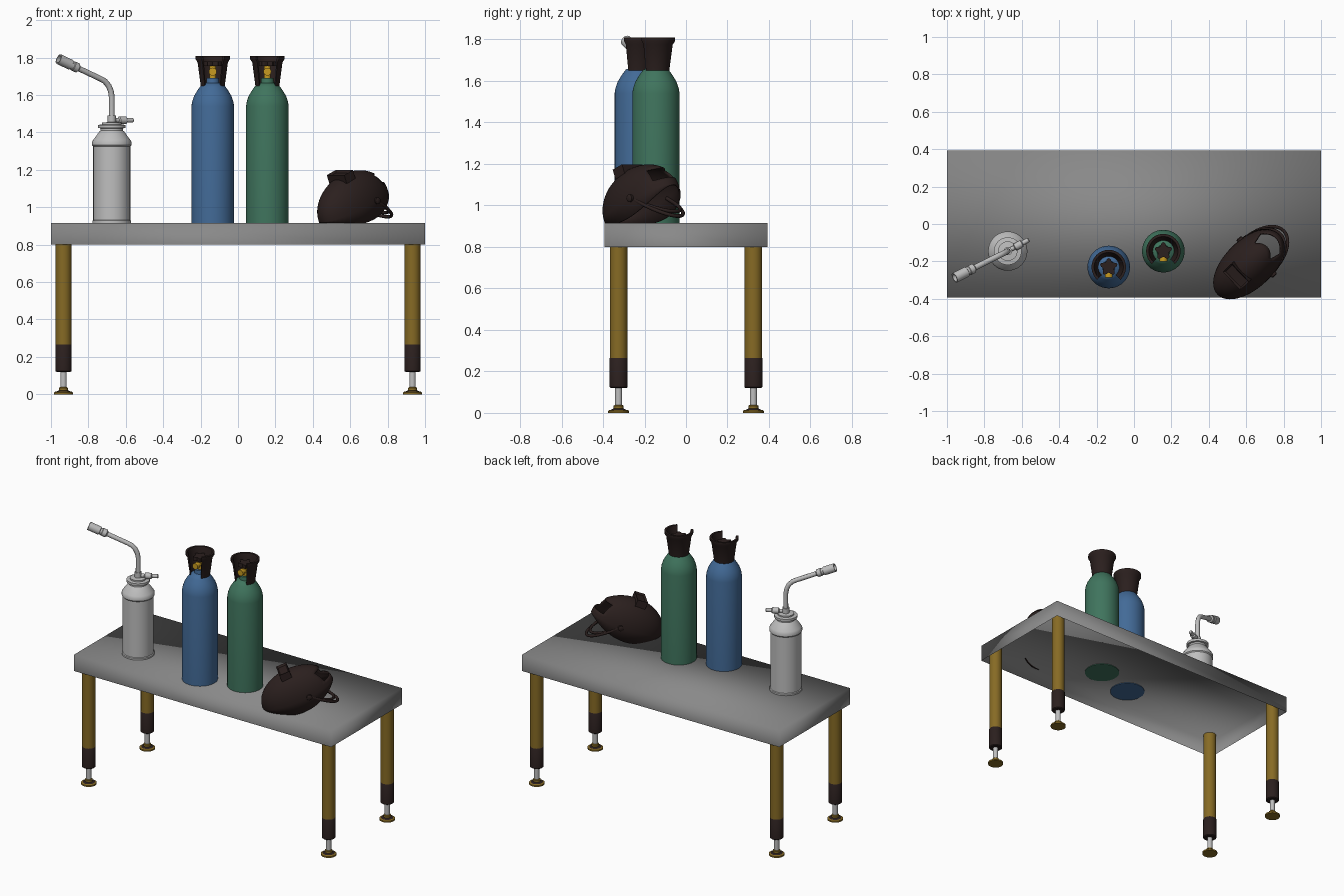
import bpy, bmesh, math
from mathutils import Vector, Matrix

if "Cube" in bpy.data.objects:
    bpy.data.objects.remove(bpy.data.objects["Cube"])


def mat(name, rgb):
    m = bpy.data.materials.new(name)
    m.diffuse_color = (*rgb, 1)
    m.use_nodes = True
    m.node_tree.nodes["Principled BSDF"].inputs["Base Color"].default_value = m.diffuse_color
    return m


GREY = mat("table_grey", (0.25, 0.25, 0.25))
STEEL = mat("light_steel", (0.52, 0.52, 0.52))
GOLD = mat("leg_brass", (0.24, 0.145, 0.018))
DARK = mat("dark_brown", (0.024, 0.014, 0.013))
BLUE = mat("cylinder_blue", (0.055, 0.145, 0.31))
GREEN = mat("cylinder_green", (0.05, 0.175, 0.11))
YELLOW = mat("valve_yellow", (0.58, 0.33, 0.015))


def finish(bm, name, material, angle=35, matrix=None):
    bmesh.ops.recalc_face_normals(bm, faces=bm.faces)
    me = bpy.data.meshes.new(name)
    bm.to_mesh(me)
    bm.free()
    ob = bpy.data.objects.new(name, me)
    bpy.context.collection.objects.link(ob)
    me.materials.append(material)
    if matrix is not None:
        ob.matrix_world = matrix
    smooth(ob, angle)
    return ob


def smooth(ob, angle=35):
    bpy.ops.object.select_all(action='DESELECT')
    ob.select_set(True)
    bpy.context.view_layer.objects.active = ob
    bpy.ops.object.shade_smooth_by_angle(angle=math.radians(angle))


def frame(origin, direction):
    """Matrix whose z axis points along direction."""
    q = Vector(direction).to_track_quat('Z', 'Y')
    return Matrix.Translation(origin) @ q.to_matrix().to_4x4()


def lathe(name, profile, material, matrix, segs=32, a0=0.0, sweep=360.0):
    """Turn (radius, height) points about z; a part sweep takes a closed profile."""
    bm = bmesh.new()
    full = sweep >= 360
    n = segs if full else segs + 1
    rings = []
    for i in range(n):
        a = math.radians(a0 + sweep * i / segs)
        rings.append([bm.verts.new((r * math.cos(a), r * math.sin(a), z)) for r, z in profile])
    k = len(profile)
    for i in range(segs):
        p, q = rings[i], rings[(i + 1) % n]
        for j in range(k - 1 if full else k):
            bm.faces.new((p[j], q[j], q[(j + 1) % k], p[(j + 1) % k]))
    if full:
        bm.faces.new([r[0] for r in rings])
        bm.faces.new([r[-1] for r in rings])
    else:
        bm.faces.new(rings[0])
        bm.faces.new(rings[-1])
    return finish(bm, name, material, 35, matrix)


def tube(name, pts, radius, material, matrix=None):
    cu = bpy.data.curves.new(name, 'CURVE')
    cu.dimensions = '3D'
    cu.bevel_depth = radius
    cu.bevel_resolution = 3
    cu.use_fill_caps = True
    sp = cu.splines.new('POLY')
    sp.points.add(len(pts) - 1)
    for p, c in zip(sp.points, pts):
        p.co = (*c, 1)
    ob = bpy.data.objects.new(name, cu)
    bpy.context.collection.objects.link(ob)
    ob.data.materials.append(material)
    if matrix is not None:
        ob.matrix_world = matrix
    bpy.ops.object.select_all(action='DESELECT')
    ob.select_set(True)
    bpy.context.view_layer.objects.active = ob
    bpy.ops.object.convert(target='MESH')
    smooth(bpy.context.view_layer.objects.active, 50)


def box(name, size, material, matrix, bevel=0.006):
    bm = bmesh.new()
    bmesh.ops.create_cube(bm, size=1, matrix=Matrix.Diagonal((*size, 1)))
    if bevel:
        bmesh.ops.bevel(bm, geom=bm.edges[:], offset=bevel, segments=2, affect='EDGES')
    return finish(bm, name, material, 35, matrix)


def at(x, y, z=0):
    return Matrix.Translation((x, y, z))


# Table top: open-bottomed tray, smooth all over
TOP = 0.915
bm = bmesh.new()
bmesh.ops.create_cube(bm, size=1, matrix=Matrix.Diagonal((2, 0.785, 0.115, 1)))
bmesh.ops.delete(bm, geom=[f for f in bm.faces if f.normal.z < -0.5], context='FACES')
finish(bm, "table_top", GREY, 180, at(0, 0, TOP - 0.0575))

# Four adjustable legs
for sx in (-1, 1):
    for sy in (-1, 1):
        m = at(0.933 * sx, 0.325 * sy)
        lathe("leg_post", [(0.042, 0.255), (0.042, 0.912)], GOLD, m)
        lathe("leg_sleeve", [(0.038, 0.12), (0.044, 0.125), (0.044, 0.262), (0.042, 0.265)], DARK, m)
        lathe("leg_screw", [(0.017, 0.03), (0.017, 0.13)], STEEL, m, 20)
        lathe("foot_plate", [(0.05, 0), (0.05, 0.01), (0.044, 0.014)], GOLD, m)
        lathe("foot_pad", [(0.043, 0.012), (0.026, 0.02)], DARK, m)
        lathe("foot_nut", [(0.024, 0.015), (0.024, 0.034), (0.019, 0.038)], GOLD, m, 20)

# Two gas cylinders with guards and valves
for label, colour, x, y in (("blue", BLUE, -0.135, -0.23), ("green", GREEN, 0.157, -0.145)):
    m = at(x, y)
    lathe(label + "_cylinder", [(0.114, 0.911), (0.114, 1.54), (0.110, 1.565), (0.100, 1.595),
          (0.085, 1.62), (0.070, 1.642), (0.060, 1.655), (0.035, 1.665), (0.033, 1.69)], colour, m, 40)
    # guard: tapered shell with a flared lip, open toward the front
    lathe(label + "_valve_guard", [(0.064, 1.648), (0.081, 1.775), (0.092, 1.792), (0.092, 1.81),
          (0.078, 1.81), (0.072, 1.78), (0.056, 1.648)], DARK, m, 36, -48, 276)
    lathe(label + "_valve_body", [(0.018, 1.685), (0.018, 1.755)], YELLOW, m, 16)
    lathe(label + "_valve_outlet", [(0.016, 0), (0.016, 0.03), (0.021, 0.03), (0.021, 0.055)],
          YELLOW, frame((x, y, 1.725), (0, -1, 0)), 16)
    # five-lobed hand wheel
    bm = bmesh.new()
    vs = []
    for i in range(40):
        a = 2 * math.pi * i / 40
        r = 0.039 + 0.009 * math.cos(5 * a)
        vs.append(bm.verts.new((r * math.sin(a), r * math.cos(a), 1.755)))
    ext = bmesh.ops.extrude_face_region(bm, geom=[bm.faces.new(vs)])
    bmesh.ops.translate(bm, vec=(0, 0, 0.025),
                        verts=[v for v in ext['geom'] if isinstance(v, bmesh.types.BMVert)])
    finish(bm, label + "_hand_wheel", DARK, 35, m)

# Blow torch: tank, neck, bent pipe, nozzle, knob
tx, ty = -0.675, -0.145
lathe("torch_tank", [(0.104, 0.917), (0.104, 0.928), (0.099, 0.932), (0.099, 1.325), (0.105, 1.332),
      (0.105, 1.35), (0.098, 1.362), (0.066, 1.405), (0.060, 1.41), (0.060, 1.422), (0.074, 1.424),
      (0.074, 1.44), (0.052, 1.443), (0.052, 1.452), (0.022, 1.455), (0.022, 1.49)], STEEL, at(tx, ty), 40)
pipe = [(tx, ty, 1.45), (tx, ty, 1.59), (-0.68, -0.148, 1.622), (-0.692, -0.154, 1.65),
        (-0.712, -0.164, 1.674), (-0.735, -0.175, 1.687), (-0.89, -0.253, 1.76)]
tube("torch_pipe", pipe, 0.0155, STEEL)
aim = Vector((-0.155, -0.078, 0.073))
lathe("torch_nozzle", [(0.016, 0), (0.026, 0.008), (0.026, 0.035), (0.023, 0.038), (0.023, 0.05),
      (0.028, 0.053), (0.028, 0.13), (0.021, 0.13), (0.021, 0.07)],
      STEEL, frame((-0.852, -0.234, 1.742), aim), 24)
lathe("torch_knob", [(0.012, 0), (0.012, 0.04), (0.02, 0.045), (0.02, 0.085), (0.013, 0.09),
      (0.013, 0.125), (0.009, 0.13)], STEEL, frame((tx, ty, 1.465), (0.88, 0.48, 0)), 20)

# Welding mask: a = toward chin, b = sideways, c = outward from the face
tilt = math.radians(22)
u, up = Vector((-0.722, -0.692, 0)), Vector((0, 0, 1))
w = u * math.cos(tilt) - up * math.sin(tilt)
n = u * math.sin(tilt) + up * math.cos(tilt)
v = n.cross(w)
M = Matrix((w, v, n)).transposed().to_4x4()
M.translation = (0.615, -0.215, 1.012)
SEG, ROWS = 48, 14
A, B, C = 0.243, 0.13, 0.175
bm = bmesh.new()
rows = []
for j in range(-1, ROWS):
    ring = []
    for i in range(SEG):
        az = 2 * math.pi * i / SEG
        ph = math.radians(90 * max(j, 0) / ROWS)
        c = C * math.sin(ph) if j >= 0 else -0.003 - 0.08 * math.sin(az) ** 2
        ring.append(bm.verts.new((A * math.cos(ph) * math.cos(az), B * math.cos(ph) * math.sin(az), c)))
    rows.append(ring)
apex = bm.verts.new((0, 0, C))
for j in range(ROWS):
    for i in range(SEG):
        k = (i + 1) % SEG
        off = abs((i + 0.5) * 360 / SEG - 180)
        if off < 37 and 3 <= j <= 6:      # crown opening
            continue
        bm.faces.new((rows[j][i], rows[j][k], rows[j + 1][k], rows[j + 1][i]))
for i in range(SEG):
    bm.faces.new((rows[-1][i], rows[-1][(i + 1) % SEG], apex))
shell = finish(bm, "mask_shell", DARK, 60, M)
sol = shell.modifiers.new("thickness", 'SOLIDIFY')
sol.thickness = 0.008
sol.offset = -1

# Mask lens housing with a recessed window
bm = bmesh.new()
bmesh.ops.create_cube(bm, size=1, matrix=Matrix.Diagonal((0.07, 0.135, 0.05, 1)))
topf = [f for f in bm.faces if f.normal.z > 0.5]
bmesh.ops.inset_region(bm, faces=topf, thickness=0.012)
bmesh.ops.translate(bm, verts=topf[0].verts[:], vec=(0, 0, -0.012))
finish(bm, "mask_lens_frame", DARK, 35, M @ at(0.025, 0, 0.172))

# Mask pivots and head bands
for s in (-1, 1):
    lathe("mask_pivot", [(0.018, 0), (0.018, 0.014), (0.012, 0.018)], DARK,
          M @ frame((-0.06, 0.122 * s, 0.0), (0, s, 0)), 20)


def band(name, rear_a, rear_c):
    pts = []
    for i in range(25):
        t = math.pi * i / 24
        k = math.sin(t)
        pts.append((-0.06 + (rear_a + 0.06) * k, 0.116 * math.cos(t), rear_c * k))
    tube(name, pts, 0.009, DARK, M)


band("mask_rear_band", -0.215, -0.155)
band("mask_lower_band", -0.2, -0.125)
